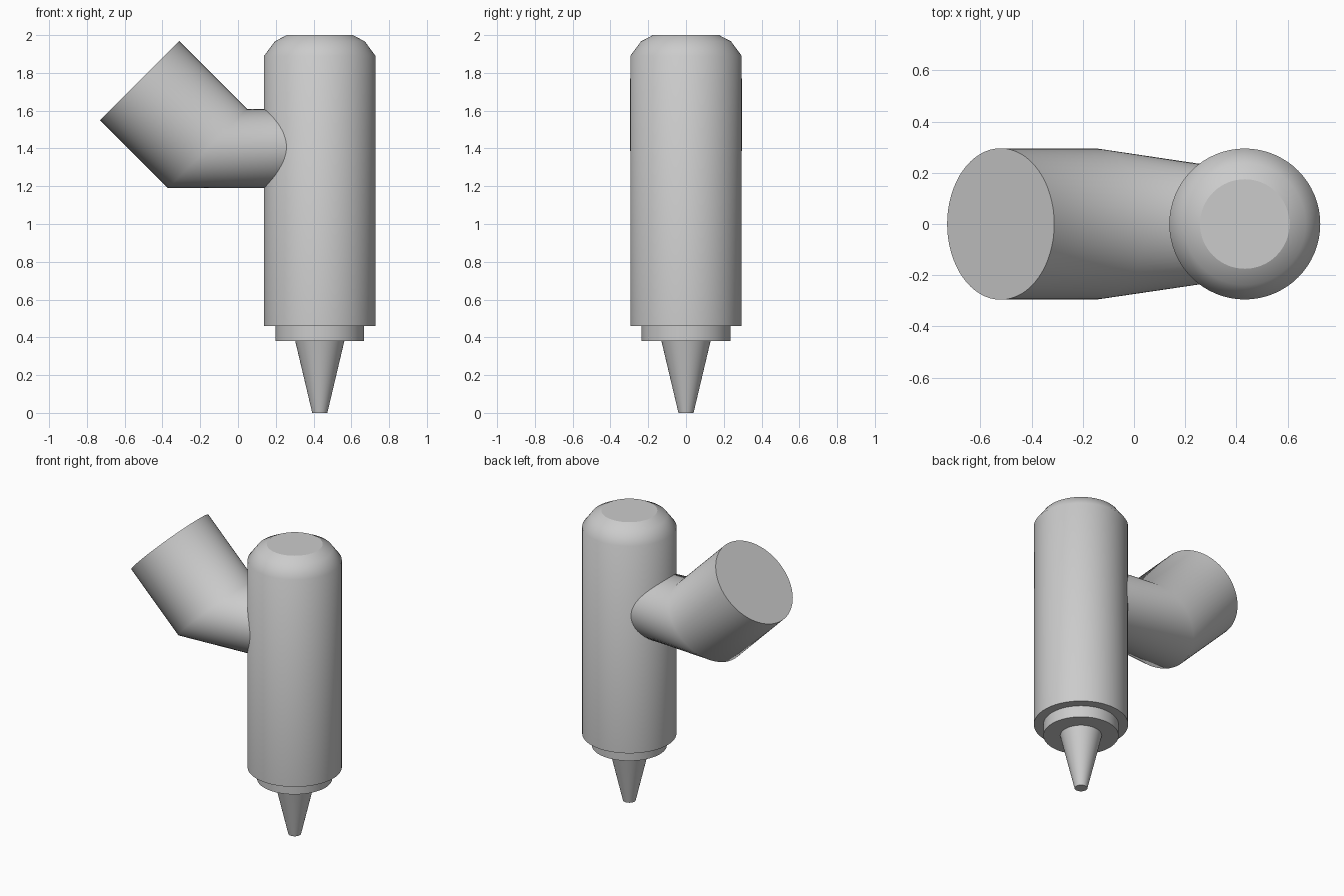
import bpy, bmesh
from math import radians, cos, sin, tau
from mathutils import Matrix, Vector

if "Cube" in bpy.data.objects:
    bpy.data.objects.remove(bpy.data.objects["Cube"])

SIDES = 64
BODY_X = 0.433


def loft(name, rings):
    """Skin circles given as (x, z, radius, tilt about y), capped flat at both ends."""
    bm = bmesh.new()
    loops = []
    for x, z, r, tilt in rings:
        rot = Matrix.Rotation(radians(tilt), 3, 'Y')
        loops.append([bm.verts.new(Vector((x, 0, z)) + rot @ Vector(
            (r * cos(tau * i / SIDES), r * sin(tau * i / SIDES), 0)))
            for i in range(SIDES)])
    for a, b in zip(loops, loops[1:]):
        for i in range(SIDES):
            j = (i + 1) % SIDES
            bm.faces.new((a[i], a[j], b[j], b[i])).smooth = True
    # flat caps with crisp rims
    for cap in (bm.faces.new(loops[0][::-1]), bm.faces.new(loops[-1])):
        cap.smooth = False
        for e in cap.edges:
            e.smooth = False
    mesh = bpy.data.meshes.new(name)
    bm.to_mesh(mesh)
    bm.free()
    obj = bpy.data.objects.new(name, mesh)
    bpy.context.collection.objects.link(obj)
    return obj


def upright(name, profile):
    return loft(name, [(BODY_X, z, r, 0) for r, z in profile])


# Tapered nozzle, collar and rounded-top barrel
upright("nozzle", [(0.04, 0), (0.13, 0.38)])
upright("collar", [(0.235, 0.38), (0.235, 0.46)])
upright("barrel", [(0.295, 0.46), (0.295, 1.89), (0.238, 1.967), (0.175, 2.0)])

# Side arm: tapered neck bending into a wide tube angled up at 45 degrees
loft("side_arm", [(BODY_X, 1.40, 0.21, -90),
                  (-0.162, 1.40, 0.296, -45),
                  (-0.521, 1.759, 0.296, -45)])
